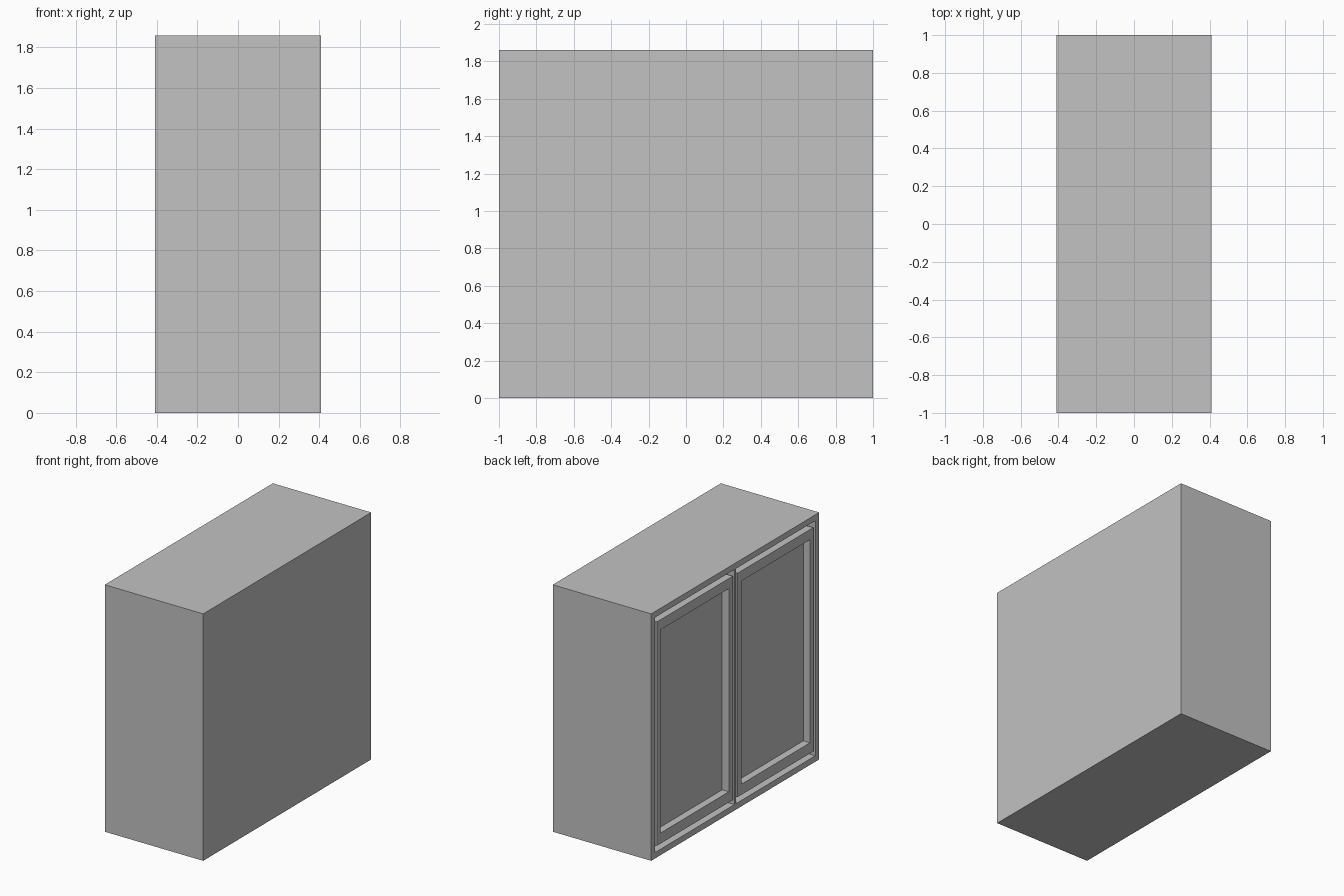
import bpy
import bmesh
from mathutils import Vector

if "Cube" in bpy.data.objects:
    bpy.data.objects.remove(bpy.data.objects["Cube"], do_unlink=True)

# Overall cabinet dimensions; the doors are on the -x side
HALF_DEPTH, HALF_WIDTH, HEIGHT = 0.41, 1.0, 1.86
FACE = -HALF_DEPTH
RECESS = 0.06        # depth of the door openings
PANEL = 0.055        # depth of the sunken door panels

grey = bpy.data.materials.new("plain grey")
grey.use_nodes = True
grey.diffuse_color = (0.54, 0.54, 0.54, 1)
grey.node_tree.nodes["Principled BSDF"].inputs["Base Color"].default_value = grey.diffuse_color


def box(name, low, high):
    """Axis-aligned box between two corners."""
    low, high = Vector(low), Vector(high)
    bm = bmesh.new()
    bmesh.ops.create_cube(bm, size=1)
    for v in bm.verts:
        v.co = (low + high) / 2 + v.co * (high - low)
    mesh = bpy.data.meshes.new(name)
    bm.to_mesh(mesh)
    bm.free()
    mesh.materials.append(grey)
    obj = bpy.data.objects.new(name, mesh)
    bpy.context.collection.objects.link(obj)
    return obj


def cut_pocket(obj, y_range, z_range, depth):
    """Sink a rectangular pocket into the -x face of an object."""
    cutter = box("pocket_cutter", (FACE - 0.1, y_range[0], z_range[0]),
                 (FACE + depth, y_range[1], z_range[1]))
    cutter.hide_render = True
    mod = obj.modifiers.new("pocket", "BOOLEAN")
    mod.operation = "DIFFERENCE"
    mod.solver = "EXACT"
    mod.object = cutter
    bpy.context.view_layer.objects.active = obj
    bpy.ops.object.modifier_apply(modifier=mod.name)
    bpy.data.objects.remove(cutter, do_unlink=True)


def span(inner, outer, side):
    return sorted((inner * side, outer * side))


carcass = box("carcass", (-HALF_DEPTH, -HALF_WIDTH, 0), (HALF_DEPTH, HALF_WIDTH, HEIGHT))

for side, label in ((1, "back"), (-1, "front")):
    # Opening in the carcass, leaving a thin divider in the middle
    cut_pocket(carcass, span(0.008, 0.953, side), (0.045, HEIGHT - 0.045), RECESS)

    # Door set flush in its opening, with a sunken panel
    y0, y1 = span(0.028, 0.929, side)
    door = box(label + "_door", (FACE, y0, 0.087), (FACE + RECESS, y1, HEIGHT - 0.087))
    cut_pocket(door, (y0 + 0.048, y1 - 0.04) if side > 0 else (y0 + 0.04, y1 - 0.048),
               (0.167, HEIGHT - 0.163), PANEL)
